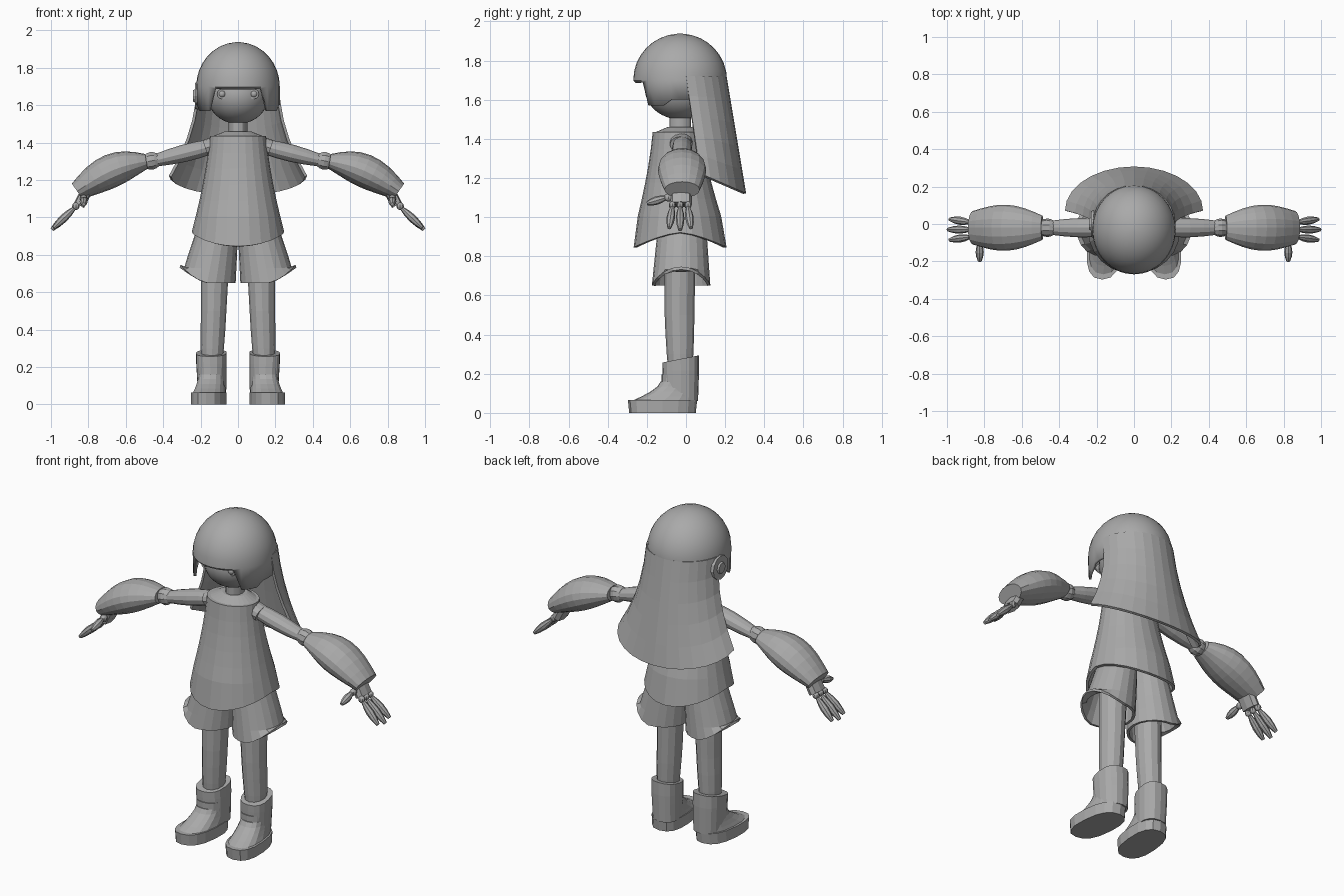
import bpy, bmesh
from math import sin, cos, pi, copysign, radians
from mathutils import Vector

cube = bpy.data.objects.get("Cube")
if cube:
    bpy.data.objects.remove(cube, do_unlink=True)

grey = (.4, .4, .4, 1)
material = bpy.data.materials.new("plain grey")
material.use_nodes = True
material.diffuse_color = grey
for node in material.node_tree.nodes:
    if node.type == 'BSDF_PRINCIPLED':
        node.inputs["Base Color"].default_value = grey


def skin(name, rings, closed=True, shell=False, mirror=False, smooth=False):
    """Skin a list of matching rings; a shell stays open and gets a thickness."""
    bm = bmesh.new()
    rows = [[bm.verts.new(point) for point in ring] for ring in rings]
    for low, high in zip(rows, rows[1:]):
        quads = list(zip(low, low[1:] + low[:1], high[1:] + high[:1], high))
        for quad in quads if closed else quads[:-1]:
            bm.faces.new(quad)
    if closed:
        bm.faces.new(rows[-1])
        if not shell:
            bm.faces.new(rows[0])
    bmesh.ops.recalc_face_normals(bm, faces=bm.faces)
    mesh = bpy.data.meshes.new(name)
    bm.to_mesh(mesh)
    bm.free()
    mesh.materials.append(material)
    part = bpy.data.objects.new(name, mesh)
    bpy.context.collection.objects.link(part)
    if smooth:
        bpy.ops.object.select_all(action='DESELECT')
        part.select_set(True)
        bpy.context.view_layer.objects.active = part
        bpy.ops.object.shade_smooth_by_angle(angle=radians(30))
    if shell:
        solid = part.modifiers.new("thickness", 'SOLIDIFY')
        solid.thickness, solid.offset = .015, 0
    if mirror:
        part.modifiers.new("mirror", 'MIRROR').use_mirror_merge = False


def oval(centre, side, up, sides, power=2):
    """One rounded ring around a centre; a higher power is boxier."""
    def bend(value):
        return copysign(abs(value) ** (2 / power), value)
    angles = [2 * pi * i / sides for i in range(sides)]
    return [centre + side * bend(cos(a)) + up * bend(sin(a)) for a in angles]


def sweep(name, start, end, size, end_size=None, bulge=0, arch=0, ease=1, steps=4,
          sides=12, power=2, upright=False, shape=None, **finish):
    """Sweep an oval (depth, width) between two points, swelling on the way."""
    start, end = Vector(start), Vector(end)
    size, end_size = Vector(size), Vector(end_size or size)
    rings = []
    for step in range(steps + 1):
        t = step / steps
        eased = 1 - (1 - t) ** ease
        centre = start.lerp(end, eased)
        centre.z = start.z + (end.z - start.z) * t + arch * sin(pi * t)
        depth, width = size.lerp(end_size, eased) + Vector((bulge, bulge)) * sin(pi * t)
        along = end - start + Vector((0, 0, arch * pi * cos(pi * t)))
        if upright:
            along = Vector((0, 0, 1))
        side = Vector((1, 0, 0)) if abs(along.y) > abs(along.x) else Vector((0, 1, 0))
        up = along.cross(side).normalized()
        side = up.cross(along).normalized()
        ring = oval(centre, side * depth, up * width, sides, power)
        if shape:
            for point in ring:
                shape(point)
        rings.append(ring)
    skin(name, rings, **finish)


def level_oval(centre, width, depth, sides):
    return oval(centre, Vector((0, depth, 0)), Vector((width, 0, 0)), sides)


def ball(name, centre, width, depth, height, sides=12, **finish):
    """Oval ball made of level rings."""
    rings = []
    for step in range(sides + 1):
        tilt = (step / sides - .5) * pi * .98
        middle = Vector(centre) + Vector((0, 0, height * sin(tilt)))
        rings.append(level_oval(middle, width * cos(tilt), depth * cos(tilt), sides))
    skin(name, rings, smooth=True, **finish)


# Head, neck and eyes
ball("head", (0, -.03, 1.655), .165, .18, .155, sides=24)
sweep("neck", (0, -.03, 1.4), (0, -.03, 1.55), (.055, .05), smooth=True)
ball("eyes", (.085, -.18, 1.66), .02, .02, .02, mirror=True)
sweep("eye_rims", (.085, -.16, 1.66), (.085, -.19, 1.66), (.027, .027), mirror=True)

# Hair cap: a dome with a skirt, cut short over the face and long at the locks
crown = Vector((0, -.03, 1.7))
cap = [level_oval(crown - Vector((0, 0, .1)), .216, .222, 32)]
for step in range(9):
    tilt = step / 8 * pi * .48
    cap.append(level_oval(crown + Vector((0, 0, .23 * sin(tilt))),
                          .216 * cos(tilt), .232 * cos(tilt), 32))
for point in cap[0]:
    if point.y < -.1:
        point.z = 1.69 if abs(point.x) < .15 else 1.57
skin("hair_cap", cap, shell=True, smooth=True)

# Long back hair: half rings that widen and drop towards the hem
sheet = []
for step in range(6):
    t = step / 5
    width, depth = .213 + .15 * t * t, .2 + .03 * t
    arc = [pi * i / 14 for i in range(15)]
    sheet.append([(width * cos(a), .07 * t + depth * sin(a), 1.72 - .5 * t - .1 * t * sin(a))
                  for a in arc])
skin("back_hair", sheet, closed=False, shell=True)

# Round ornament on the right of the hair
sweep("hair_ornament", (-.19, 0, 1.65), (-.23, 0, 1.65), (.075, .075), (.07, .07))
sweep("ornament_button", (-.22, 0, 1.65), (-.24, 0, 1.65), (.04, .04), (.03, .03))


# Flared top, its hem dipping at front and back
def hem(point):
    if point.z < .93:
        point.z -= .075 * abs((point.y + .03) / .23) ** 1.5


sweep("top", (0, -.03, .92), (0, -.045, 1.43), (.23, .24), (.12, .145), ease=1.4, steps=6,
      sides=24, upright=True, shape=hem, shell=True)
sweep("collar", (0, -.045, 1.43), (0, -.03, 1.46), (.12, .145), (.065, .07), steps=1,
      sides=24, upright=True)


# Shorts, their leg openings rising outwards
def leg_opening(point):
    if point.z < .7:
        point.z += .09 * max(0, (point.x - .165) / .145) ** 1.5


sweep("shorts", (.165, -.025, .65), (.105, -.02, .96), (.142, .145), (.115, .1),
      sides=20, upright=True, shape=leg_opening, shell=True, mirror=True)

# Legs
sweep("thighs", (.13, -.033, .5), (.12, -.03, .9), (.076, .068), (.08, .08),
      upright=True, mirror=True)
sweep("shins", (.145, -.028, .1), (.13, -.033, .5), (.05, .046), (.076, .068), bulge=.005,
      upright=True, mirror=True)


# Boots: slanted shaft, instep, strap and sole, turned slightly outwards
def splay(point):
    point.x -= .08 * (point.y + .08)
    if point.z > .23:
        point.z += .2 * (point.y + .03)


boot = dict(sides=16, power=2.5, upright=True, shape=splay, mirror=True)
sweep("boot_shafts", (.143, -.026, .06), (.147, -.027, .27), (.08, .068), (.088, .076),
      shell=True, **boot)
sweep("insteps", (.15, -.115, .06), (.145, -.04, .16), (.165, .088), (.09, .07),
      ease=1.6, **boot)
sweep("boot_straps", (.143, -.035, .14), (.143, -.035, .195), (.09, .074), **boot)
sweep("soles", (.153, -.12, 0), (.153, -.12, .065), (.17, .094), (.177, .095), **boot)

# Arms: shoulder band, upper arm, elbow and puffed sleeve
sweep("shoulder_bands", (.13, -.025, 1.385), (.175, -.025, 1.37), (.058, .045), mirror=True)
sweep("upper_arms", (.14, -.02, 1.38), (.44, -.02, 1.305), (.045, .04), (.038, .033),
      bulge=.01, mirror=True)
sweep("elbows", (.425, -.02, 1.31), (.5, -.02, 1.295), (.035, .035), bulge=.015, sides=10,
      mirror=True)
sweep("sleeves", (.49, -.02, 1.3), (.86, -.02, 1.14), (.065, .04), (.09, .05), bulge=.045,
      arch=.03, steps=8, sides=16, mirror=True)

# Hands: palm, three fingers and a thumb
sweep("palms", (.8, -.025, 1.16), (.85, -.025, 1.065), (.055, .03), sides=8, power=3,
      mirror=True)
for label, spread in (("front", -1), ("middle", 0), ("back", 1)):
    y = -.03 + .04 * spread
    reach = .125 - .01 * abs(spread)
    ball(label + "_knuckles", (.867, y, 1.06), .02, .018, .02, sides=8, mirror=True)
    sweep(label + "_fingers", (.875, y, 1.05), (.87 + reach, y + .015 * spread, 1.06 - reach),
          (.01, .01), bulge=.012, sides=8, mirror=True)
ball("thumb_joints", (.825, -.09, 1.1), .02, .025, .02, sides=8, mirror=True)
sweep("thumbs", (.825, -.1, 1.1), (.825, -.2, 1.07), (.01, .01), bulge=.012, sides=8,
      mirror=True)
